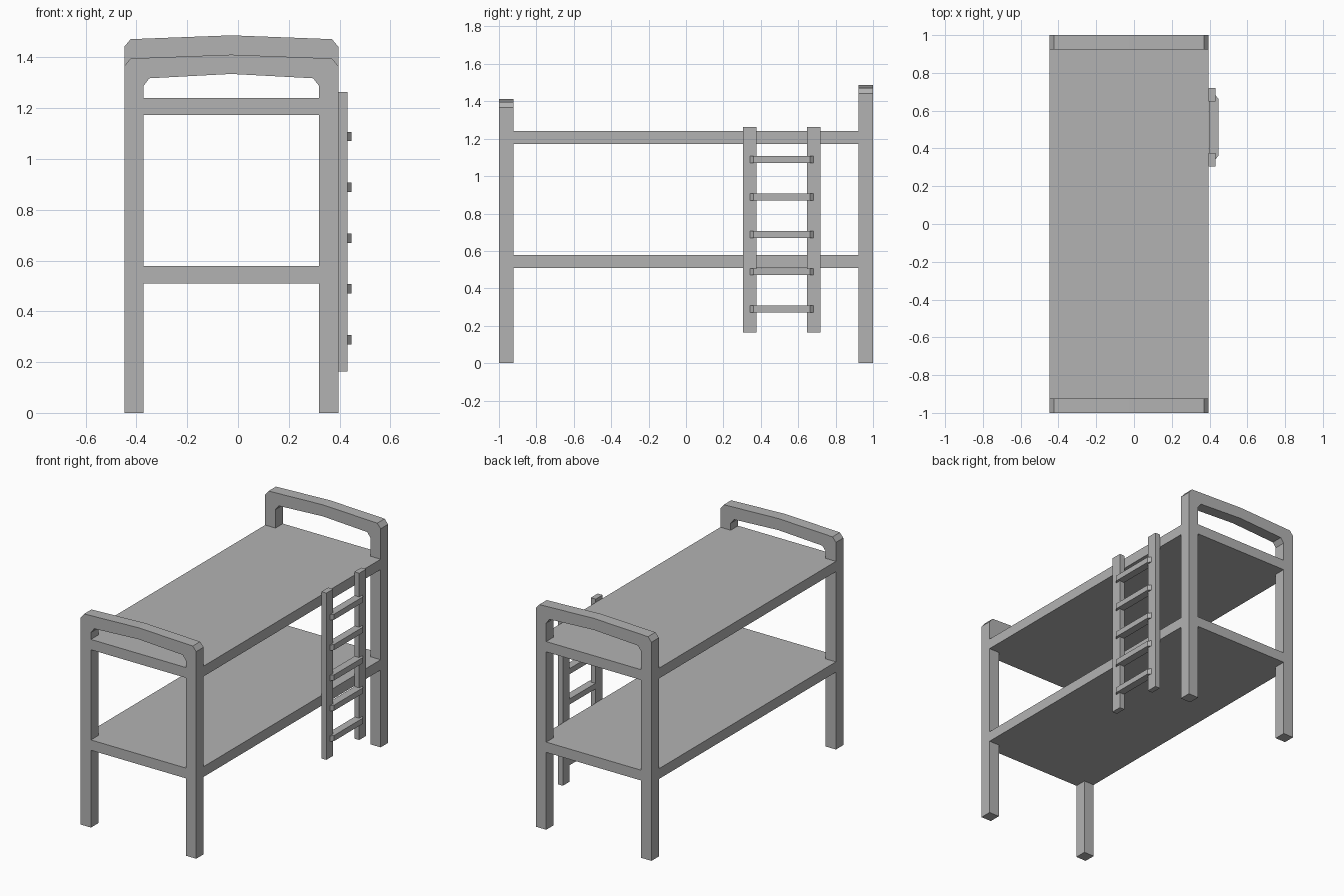
import bpy
from mathutils import Vector

if "Cube" in bpy.data.objects:
    bpy.data.objects.remove(bpy.data.objects["Cube"])

X0, X1 = -0.448, 0.395      # outer width of the bed
CX = (X0 + X1) / 2
POST = 0.075                # post width in x
DEPTH = 0.077               # post depth in y

grey = bpy.data.materials.new("painted_grey")
grey.diffuse_color = (0.45, 0.45, 0.45, 1)
grey.use_nodes = True
grey.node_tree.nodes["Principled BSDF"].inputs["Base Color"].default_value = grey.diffuse_color


def extrude(name, profile, offset):
    """Solid made by sweeping a closed 3D profile along an offset."""
    n = len(profile)
    off = Vector(offset)
    verts = [Vector(p) for p in profile] + [Vector(p) + off for p in profile]
    faces = [tuple(range(n)), tuple(reversed(range(n, 2 * n)))]
    faces += [(i, i + n, (i + 1) % n + n, (i + 1) % n) for i in range(n)]
    # flip if the first cap faces along the sweep
    area = sum((verts[i].cross(verts[(i + 1) % n]) for i in range(n)), Vector())
    if area.dot(off) > 0:
        faces = [tuple(reversed(f)) for f in faces]
    mesh = bpy.data.meshes.new(name)
    mesh.from_pydata(verts, [], faces)
    mesh.materials.append(grey)
    obj = bpy.data.objects.new(name, mesh)
    bpy.context.collection.objects.link(obj)
    return obj


def end_frame(name, y, lift):
    """Two posts joined by a gently peaked arch."""
    w = (X1 - X0) / 2
    v = w - POST
    right = [(v, 0), (w, 0), (w, 1.366 + lift), (w - 0.025, 1.396 + lift)]
    inner = [(v - 0.024, 1.318 + lift), (v, 1.287 + lift)]
    left = [(-a, b) for a, b in reversed(right)]
    outline = (right + [(0, 1.411 + lift)] + left
               + [(-a, b) for a, b in reversed(inner)]
               + [(0, 1.335 + lift)] + inner)
    return extrude(name, [(CX + a, y, b) for a, b in outline], (0, DEPTH, 0))


# Head and foot frames
end_frame("foot_frame", -1, 0)
end_frame("head_frame", 1 - DEPTH, 0.076)

# Bunk decks, notched around the posts
a, b, q = X0 + POST, X1 - POST, 1 - DEPTH
deck = [(a, -1), (b, -1), (b, -q), (X1, -q), (X1, q), (b, q),
        (b, 1), (a, 1), (a, q), (X0, q), (X0, -q), (a, -q)]
for name, z in (("lower_bunk", 0.510), ("upper_bunk", 1.173)):
    extrude(name, [(x, y, z) for x, y in deck], (0, 0, 0.068))

# Ladder side rails
for name, y in (("ladder_rail_front", 0.305), ("ladder_rail_back", 0.648)):
    rail = [(X1, y), (0.431, y), (0.431, y + 0.072), (X1, y + 0.072)]
    extrude(name, [(x, yy, 0.163) for x, yy in rail], (0, 0, 1.1))

# Ladder rungs with bevelled ends
rung = [(X1 + 0.002, 0.342), (0.431, 0.342), (0.448, 0.362),
        (0.448, 0.662), (0.431, 0.682), (X1 + 0.002, 0.682)]
for i in range(5):
    extrude(f"ladder_rung_{i + 1}",
            [(x, y, 0.270 + 0.2 * i) for x, y in rung], (0, 0, 0.037))
